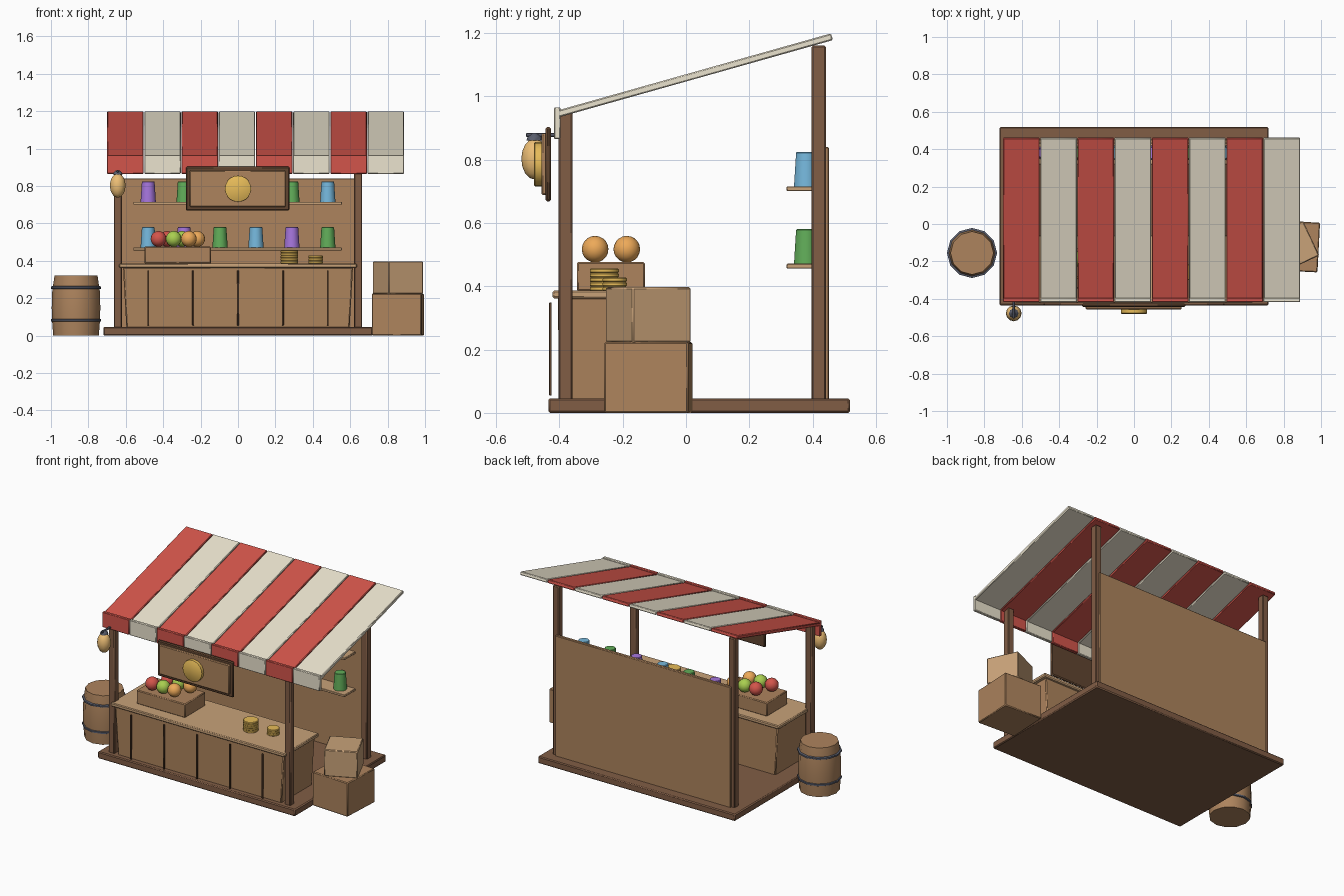
import bpy, bmesh, math
from mathutils import Matrix, Vector

if "Cube" in bpy.data.objects:
    bpy.data.objects.remove(bpy.data.objects["Cube"])


def material(name, rgb):
    m = bpy.data.materials.new(name)
    m.diffuse_color = (*rgb, 1)
    m.use_nodes = True
    m.node_tree.nodes["Principled BSDF"].inputs["Base Color"].default_value = m.diffuse_color
    return m


WOOD = material("wood", (0.42, 0.23, 0.11))
LIGHT = material("light_wood", (0.58, 0.36, 0.19))
DARK = material("dark_wood", (0.22, 0.11, 0.06))
TRIM = material("trim", (0.12, 0.06, 0.03))
IRON = material("iron", (0.10, 0.11, 0.15))
RED = material("red", (0.65, 0.09, 0.07))
CREAM = material("cream", (0.83, 0.77, 0.62))
GOLD = material("gold", (0.80, 0.50, 0.10))
GLOW = material("glow", (0.85, 0.52, 0.18))
GREEN = material("green", (0.12, 0.42, 0.10))
BLUE = material("blue", (0.18, 0.48, 0.72))
PURPLE = material("purple", (0.38, 0.18, 0.72))
ORANGE = material("orange", (0.85, 0.40, 0.10))
LIME = material("lime", (0.40, 0.62, 0.08))


def finish(name, bm, mat, angle=None):
    bmesh.ops.recalc_face_normals(bm, faces=bm.faces)
    me = bpy.data.meshes.new(name)
    bm.to_mesh(me)
    bm.free()
    me.materials.append(mat)
    ob = bpy.data.objects.new(name, me)
    bpy.context.collection.objects.link(ob)
    if angle:
        bpy.ops.object.select_all(action='DESELECT')
        ob.select_set(True)
        bpy.context.view_layer.objects.active = ob
        bpy.ops.object.shade_smooth_by_angle(angle=math.radians(angle))
    return ob


def box(name, x, y, z, mat, bevel=0.004, taper=1.0, rot=None):
    """Box from (min, max) ranges; taper scales the lower face."""
    lo, hi = Vector((x[0], y[0], z[0])), Vector((x[1], y[1], z[1]))
    bm = bmesh.new()
    bmesh.ops.create_cube(bm, size=1)
    for v in bm.verts:
        if v.co.z < 0:
            v.co.x *= taper
            v.co.y *= taper
        v.co = Vector(a * b for a, b in zip(v.co, hi - lo))
    if bevel:
        bmesh.ops.bevel(bm, geom=bm.edges[:], offset=bevel, segments=1, affect='EDGES')
    if rot:
        bmesh.ops.rotate(bm, verts=bm.verts, matrix=rot)
    bmesh.ops.translate(bm, verts=bm.verts, vec=(lo + hi) / 2)
    return finish(name, bm, mat, 40)


def lathe(name, loc, profile, mat, sides=12, rot=None, angle=40):
    """Closed turned solid from (radius, height) points."""
    bm = bmesh.new()
    rings = []
    for r, z in profile:
        rings.append([bm.verts.new((r * math.cos(2 * math.pi * i / sides),
                                    r * math.sin(2 * math.pi * i / sides), z))
                      for i in range(sides)])
    for a, b in zip(rings, rings[1:]):
        for i in range(sides):
            j = (i + 1) % sides
            bm.faces.new((a[i], a[j], b[j], b[i]))
    bm.faces.new(rings[0])
    bm.faces.new(rings[-1])
    bmesh.ops.transform(bm, verts=bm.verts,
                        matrix=Matrix.Translation(loc) @ (rot or Matrix()))
    return finish(name, bm, mat, angle)


def ball(name, loc, size, mat, seg=16):
    bm = bmesh.new()
    bmesh.ops.create_uvsphere(bm, u_segments=seg, v_segments=seg // 2 + 2, radius=1)
    bmesh.ops.scale(bm, verts=bm.verts, vec=size)
    bmesh.ops.translate(bm, verts=bm.verts, vec=loc)
    return finish(name, bm, mat, 60)


# Floor, posts and back wall
box("floor", (-0.72, 0.72), (-0.435, 0.518), (0, 0.046), DARK, 0.006)
for side, s in (("left", -1), ("right", 1)):
    px = sorted((s * 0.62, s * 0.664))
    box(f"front_post_{side}", px, (-0.403, -0.358), (0.04, 0.95), DARK, 0.005)
    box(f"back_post_{side}", px, (0.396, 0.442), (0.04, 1.16), DARK, 0.005)
box("back_wall", (-0.64, 0.64), (0.43, 0.452), (0.04, 0.84), WOOD)

# Counter with front battens
box("counter_body", (-0.615, 0.615), (-0.405, -0.075), (0.04, 0.365), WOOD, 0.006, 0.97)
box("counter_top", (-0.635, 0.635), (-0.422, -0.06), (0.362, 0.386), LIGHT, 0.005)
for i in range(5):
    x = -0.48 + 0.24 * i
    box(f"counter_batten_{i + 1}", (x - 0.005, x + 0.005), (-0.432, -0.424),
        (0.055, 0.348), TRIM, 0.001)

# Shelves and jars
for row, (z, cycle) in enumerate(((0.70, (PURPLE, GREEN, BLUE)), (0.456, (BLUE, PURPLE, GREEN)))):
    box(f"shelf_{row + 1}", (-0.56, 0.555), (0.318, 0.432), (z, z + 0.015), LIGHT, 0.002)
    for i in range(6):
        lathe(f"jar_{row + 1}_{i + 1}", (-0.48 + 0.192 * i, 0.38, z + 0.014),
              [(0.041, 0), (0.034, 0.107), (0.031, 0.11)], (cycle)[i % 3], 10)

# Striped awning with hanging valance
slope = Matrix.Rotation(math.atan2(0.245, 0.87), 3, 'X')
for i in range(8):
    x = (-0.70 + 0.199 * i, -0.70 + 0.199 * i + 0.195)
    mat = CREAM if i % 2 else RED
    box(f"awning_strip_{i + 1}", x, (-0.428, 0.478), (1.054, 1.076), mat, 0.004, rot=slope)
    box(f"awning_valance_{i + 1}", x, (-0.417, -0.396), (0.865, 0.965), mat, 0.003)

# Hanging sign with plain disc
box("sign_frame", (-0.278, 0.275), (-0.444, -0.426), (0.668, 0.903), TRIM, 0.006)
box("sign_board", (-0.258, 0.255), (-0.457, -0.436), (0.688, 0.883), WOOD, 0.005)
lathe("sign_disc", (0, -0.455, 0.785), [(0.07, 0), (0.07, 0.022), (0.066, 0.025)], GOLD, 20,
      Matrix.Rotation(math.radians(90), 4, 'X'))

# Lantern on the left post
ball("lantern_globe", (-0.643, -0.478, 0.802), (0.042, 0.042, 0.065), GLOW, 12)
lathe("lantern_cap", (-0.643, -0.478, 0.86), [(0.026, 0), (0.022, 0.012), (0.01, 0.022)], IRON, 8)
box("lantern_bracket", (-0.649, -0.637), (-0.505, -0.39), (0.872, 0.884), IRON, 0.002)

# Barrel and hoops
bx, by = -0.866, -0.155
lathe("barrel", (bx, by, 0), [(0.122, 0), (0.128, 0.08), (0.130, 0.15), (0.127, 0.24),
                              (0.115, 0.32)], WOOD, 12)
for i, z in enumerate((0.074, 0.248)):
    lathe(f"barrel_hoop_{i + 1}", (bx, by, z), [(0.128, 0), (0.134, 0.003), (0.134, 0.013),
                                                (0.128, 0.016)], IRON, 12)

# Stacked crates
box("lower_crate", (0.722, 0.988), (-0.252, 0.014), (0, 0.224), WOOD, 0.005,
    rot=Matrix.Rotation(math.radians(-3), 3, 'Z'))
box("upper_crate", (0.753, 0.957), (-0.221, -0.017), (0.222, 0.397), LIGHT, 0.005,
    rot=Matrix.Rotation(math.radians(25), 3, 'Z'))

# Fruit crate and fruit
box("fruit_crate", (-0.50, -0.145), (-0.345, -0.13), (0.385, 0.476), WOOD, 0.005)
for row, (x0, y) in enumerate(((-0.425, -0.287), (-0.38, -0.187))):
    for i, mat in enumerate((RED, LIME, ORANGE)):
        ball(f"fruit_{row + 1}_{i + 1}", (x0 + 0.081 * i, y, 0.517), (0.042,) * 3, mat)

# Coin stacks
for s, (x, y, r, n) in enumerate(((0.275, -0.258, 0.047, 5), (0.415, -0.225, 0.039, 3))):
    for i in range(n):
        lathe(f"coin_{s + 1}_{i + 1}", (x, y, 0.385 + 0.0142 * i),
              [(r - 0.003, 0), (r, 0.003), (r, 0.011), (r - 0.003, 0.0142)], GOLD, 14)
